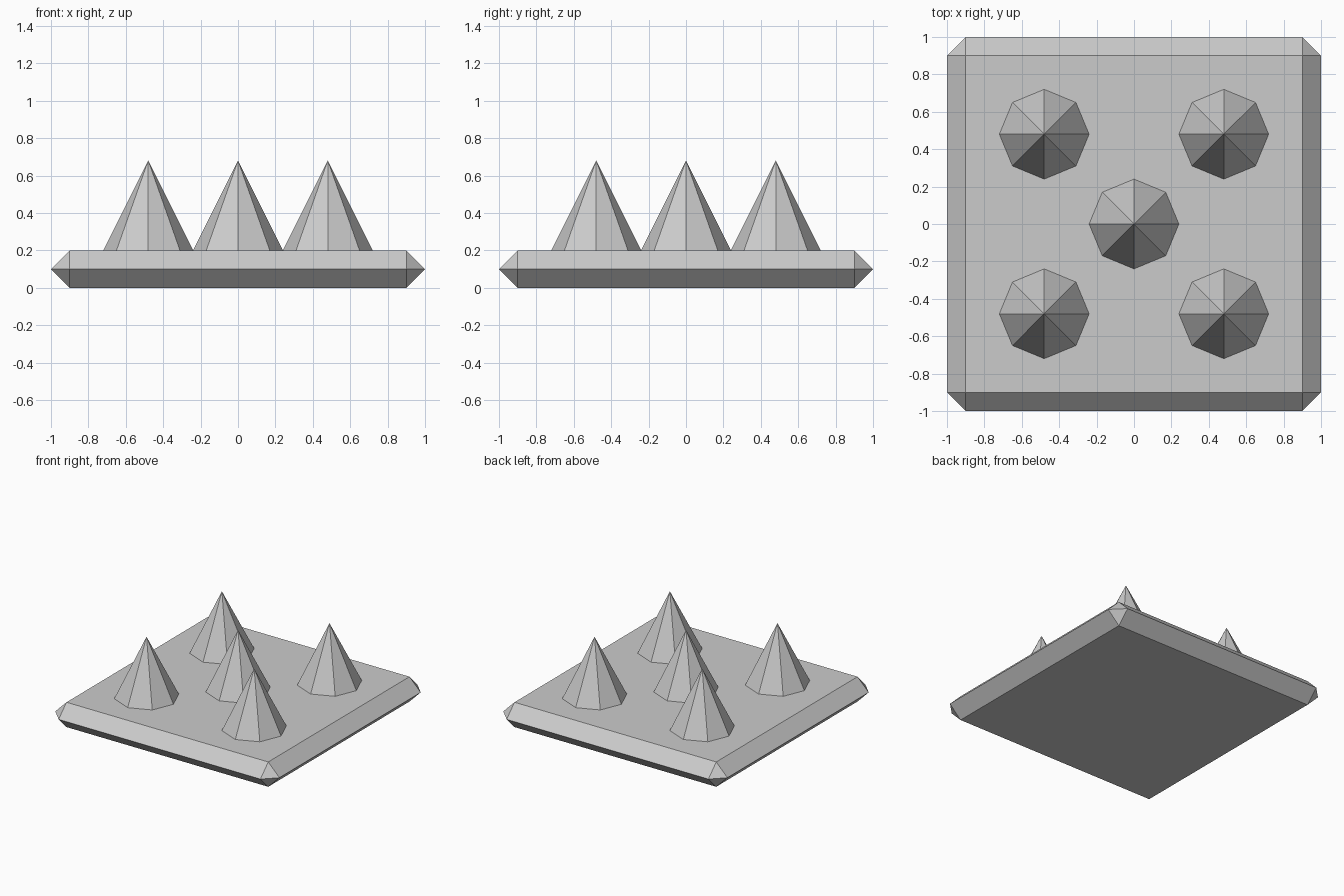
import bpy, bmesh

if "Cube" in bpy.data.objects:
    bpy.data.objects.remove(bpy.data.objects["Cube"])


def make_object(name, bm, location=(0, 0, 0)):
    bmesh.ops.recalc_face_normals(bm, faces=bm.faces)
    mesh = bpy.data.meshes.new(name)
    bm.to_mesh(mesh)
    bm.free()
    obj = bpy.data.objects.new(name, mesh)
    obj.location = location
    bpy.context.collection.objects.link(obj)
    return obj


# Base plate: slab whose chamfers meet at mid height
bm = bmesh.new()
bmesh.ops.create_cube(bm, size=1)
bmesh.ops.scale(bm, vec=(2, 2, 0.2), verts=bm.verts)
bmesh.ops.bevel(bm, geom=bm.edges[:], offset=0.1, offset_type='OFFSET',
                segments=1, affect='EDGES', clamp_overlap=False)
bmesh.ops.remove_doubles(bm, verts=bm.verts, dist=0.001)
make_object("base_plate", bm, (0, 0, 0.1))

# Spikes: eight-sided cones, one in the middle and one near each corner
spots = [(0, 0)] + [(x, y) for x in (-0.48, 0.48) for y in (-0.48, 0.48)]
for i, (x, y) in enumerate(spots):
    bm = bmesh.new()
    bmesh.ops.create_cone(bm, cap_ends=True, segments=8, radius1=0.24,
                          radius2=0, depth=0.48)
    bmesh.ops.remove_doubles(bm, verts=bm.verts, dist=0.001)
    make_object(f"spike_{i + 1}", bm, (x, y, 0.44))
